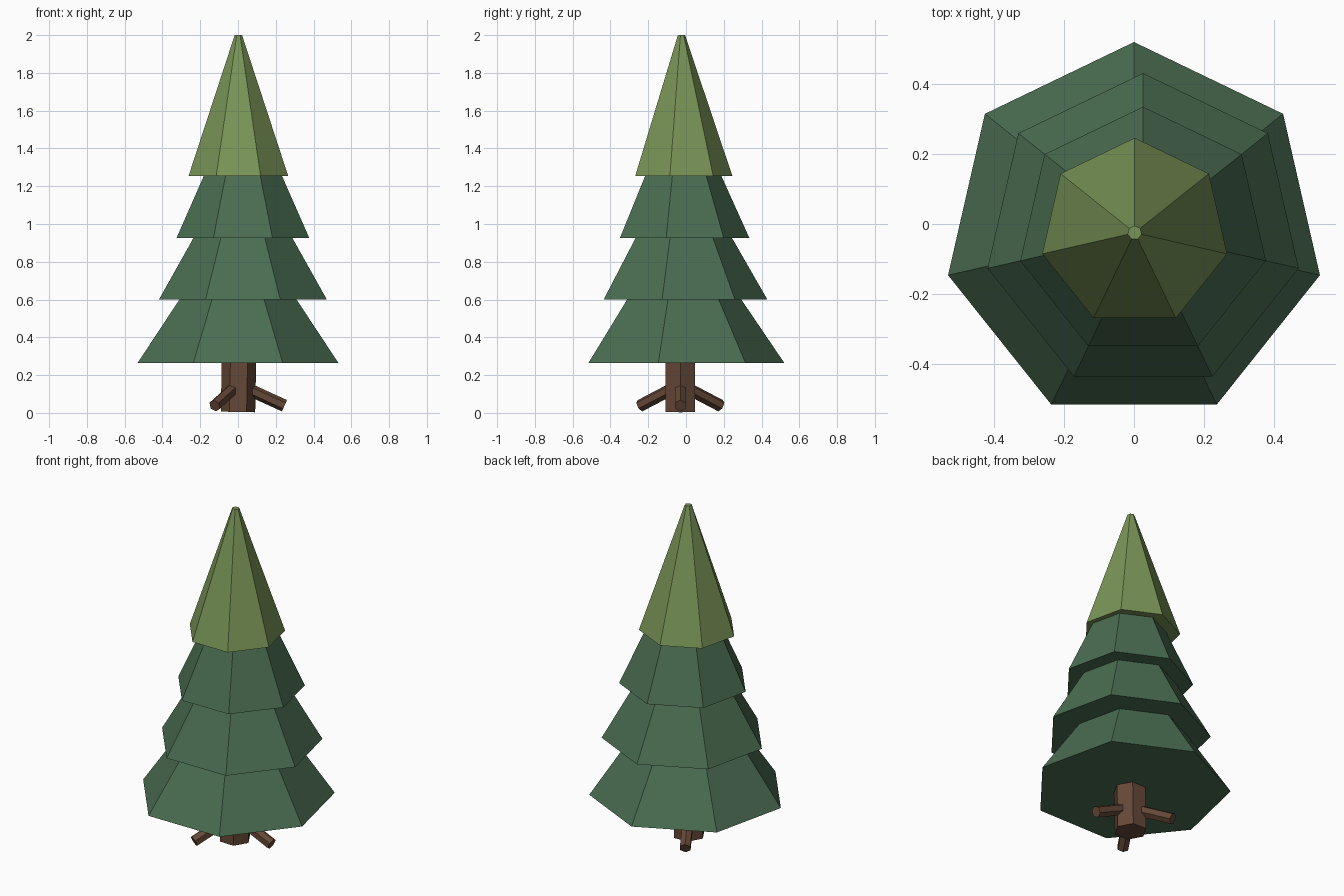
import bpy
import math
from mathutils import Vector, Matrix

default = bpy.data.objects.get("Cube")
if default:
    bpy.data.objects.remove(default, do_unlink=True)


def make_material(name, rgb):
    mat = bpy.data.materials.new(name)
    mat.use_nodes = True
    mat.diffuse_color = (*rgb, 1)
    mat.node_tree.nodes["Principled BSDF"].inputs["Base Color"].default_value = (*rgb, 1)
    return mat


dark_green = make_material("dark green needles", (0.069, 0.152, 0.083))
light_green = make_material("light green needles", (0.190, 0.296, 0.094))
bark = make_material("brown bark", (0.130, 0.064, 0.038))


def frustum(name, sides, start, end, r_start, r_end, mat, spin=0.0):
    """Flat-shaded closed frustum running from start to end."""
    start, end = Vector(start), Vector(end)
    axis = end - start
    bpy.ops.mesh.primitive_cone_add(vertices=sides, radius1=r_start,
                                    radius2=r_end, depth=axis.length)
    obj = bpy.context.object
    obj.name = name
    # Turn the first corner to +y, then aim the local z axis along the part
    turn = axis.to_track_quat("Z", "Y").to_matrix().to_4x4()
    if axis.x == 0 and axis.y == 0:
        turn = Matrix.Identity(4)
    obj.matrix_world = (Matrix.Translation((start + end) / 2) @ turn
                        @ Matrix.Rotation(spin, 4, "Z"))
    obj.data.materials.append(mat)
    return obj


# Foliage tiers: name, centre x, bottom z, top z, bottom radius, top radius, colour
CENTRE_Y = -0.025
tiers = [
    ("bottom_foliage", 0.0, 0.265, 0.6, 0.545, 0.318, dark_green),
    ("lower_foliage", 0.026, 0.6, 0.927, 0.456, 0.268, dark_green),
    ("upper_foliage", 0.026, 0.927, 1.253, 0.36, 0.213, dark_green),
    ("top_foliage", 0.002, 1.253, 2.0, 0.271, 0.02, light_green),
]
for name, x, z0, z1, r0, r1, mat in tiers:
    frustum(name, 7, (x, CENTRE_Y, z0), (x, CENTRE_Y, z1), r0, r1, mat)

# Trunk, leaning very slightly
frustum("trunk", 6, (0, -0.03, 0.005), (0.006, -0.03, 0.32), 0.091, 0.091, bark)

# Three roots spreading down and out from the trunk
for i, name in enumerate(("left_root", "back_right_root", "front_right_root")):
    a = i * math.tau / 3
    tip = (0.246 * math.cos(a), -0.03 + 0.246 * math.sin(a), 0.038)
    frustum(name, 6, (0, -0.03, 0.15), tip, 0.033, 0.033, bark)
